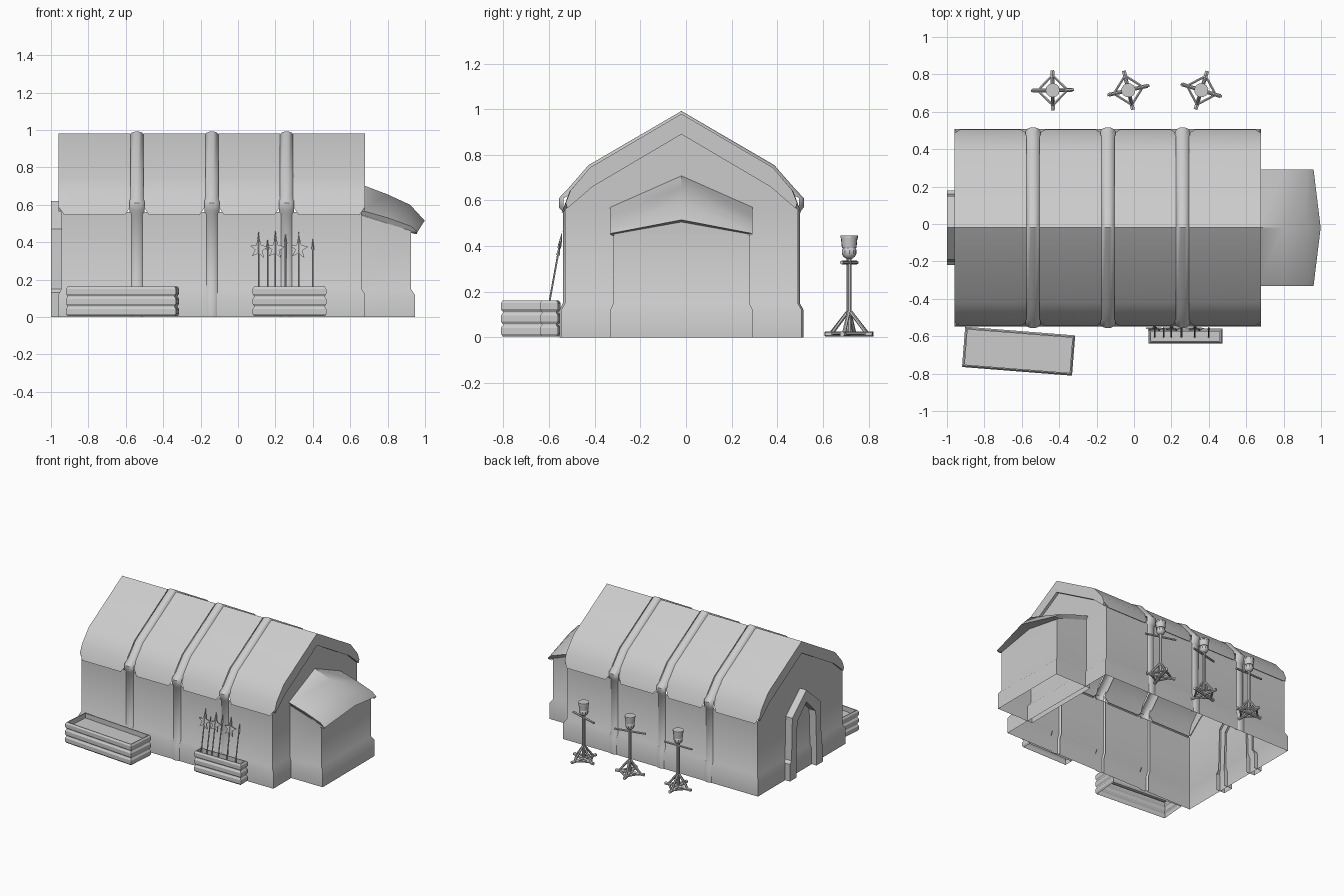
import bpy, bmesh
from math import radians, cos, sin, pi
from mathutils import Vector, Matrix

if "Cube" in bpy.data.objects:
    bpy.data.objects.remove(bpy.data.objects["Cube"])

YC = -0.02  # ridge line of the hall


def finish(bm, name, loc=(0, 0, 0), rot=0, angle=30):
    bmesh.ops.recalc_face_normals(bm, faces=bm.faces)
    me = bpy.data.meshes.new(name)
    bm.to_mesh(me)
    bm.free()
    ob = bpy.data.objects.new(name, me)
    bpy.context.collection.objects.link(ob)
    ob.location = loc
    ob.rotation_euler.z = radians(rot)
    bpy.ops.object.select_all(action='DESELECT')
    ob.select_set(True)
    bpy.context.view_layer.objects.active = ob
    bpy.ops.object.shade_smooth_by_angle(angle=radians(angle))
    return ob


def loft(bm, sections, closed=False, caps=False):
    rows = [[bm.verts.new(p) for p in s] for s in sections]
    n = len(rows[0])
    for a, b in zip(rows, rows[1:]):
        for i in range(n if closed else n - 1):
            j = (i + 1) % n
            bm.faces.new((a[i], a[j], b[j], b[i]))
    if caps:
        bm.faces.new(rows[0])
        bm.faces.new(rows[-1])
    return rows


def mirror(half):
    """Half profile (eave to ridge) to full profile around the ridge line."""
    return [(YC - y, z) for y, z in half] + [(YC + y, z) for y, z in reversed(half[:-1])]


def at_x(x, prof):
    return [(x, y, z) for y, z in prof]


def rect(x0, x1, y0, y1, z):
    return [(x0, y0, z), (x1, y0, z), (x1, y1, z), (x0, y1, z)]


def bar(bm, p, q, r, n=6, r2=None):
    p, q = Vector(p), Vector(q)
    m = Matrix.Translation((p + q) / 2) @ (q - p).to_track_quat('Z', 'Y').to_matrix().to_4x4()
    bmesh.ops.create_cone(bm, cap_ends=True, segments=n, radius1=r,
                          radius2=r if r2 is None else r2, depth=(q - p).length, matrix=m)


# Hall walls, open underneath, with a flared base and two gables
bm = bmesh.new()
rings = [(0, .527, -.96, .68), (.12, .527, -.96, .68), (.15, .51, -.945, .66), (.56, .51, -.945, .66)]
loft(bm, [rect(x0, x1, YC - w, YC + w, z) for z, w, x0, x1 in rings], closed=True)
for x in (-.945, .66):
    bm.faces.new([bm.verts.new(p) for p in at_x(x, mirror([(.51, .56), (.39, .66), (0, .89)]))])
finish(bm, "hall_walls", angle=35)

# Four roof panels with clipped eave corners
full = mirror([(.50, .56), (.525, .545), (.49, .64), (.40, .745), (0, .98)])
cut = mirror([(.50, .595), (.507, .59), (.485, .645), (.40, .745), (0, .98)])
edges = [-.96, -.54, -.14, .26, .68]
for i in range(4):
    a = edges[i] + (.035 if i else 0)
    b = edges[i + 1] - (.035 if i < 3 else 0)
    bm = bmesh.new()
    loft(bm, [at_x(a, cut), at_x(a + .03, full), at_x(b - .03, full), at_x(b, cut)])
    finish(bm, f"roof_panel_{i + 1}", angle=25)

# Thick rims closing the roof ends
outer = mirror([(.507, .59), (.485, .645), (.40, .745), (0, .98)])
inner = mirror([(.50, .565), (.39, .66), (.0, .89)])
for name, x0, x1 in (("rear", -.96, -.94), ("entry", .655, .68)):
    bm = bmesh.new()
    loft(bm, [at_x(x, outer + inner[::-1]) for x in (x0, x1)], closed=True, caps=True)
    finish(bm, f"{name}_roof_rim")

# Frames: wall posts that run on into the roof ribs
path = [(.528, 0), (.528, .12), (.512, .15), (.512, .55), (.53, .57), (.53, .61),
        (.49, .645), (.40, .748), (0, .985)]
for i, x in enumerate(edges[1:4]):
    bm = bmesh.new()
    secs = []
    for dx, lift in ((-.04, -.014), (-.028, 0), (-.01, .007), (.01, .007), (.028, 0), (.04, -.014)):
        half = [(y + lift if y else 0, z + (lift if z > .62 else 0)) for y, z in path]
        secs.append(at_x(x + dx, mirror(half)))
    loft(bm, secs)
    finish(bm, f"frame_rib_{i + 1}", angle=40)

# Entry annex walls
bm = bmesh.new()
rows = loft(bm, [
    rect(.64, .945, YC - .312, YC + .312, 0), rect(.64, .945, YC - .312, YC + .312, .12),
    rect(.64, .925, YC - .298, YC + .298, .15),
    [(.64, YC - .298, .55), (.925, YC - .298, .46), (.925, YC + .298, .46), (.64, YC + .298, .55)]],
    closed=True)
bm.faces.new((rows[3][1], rows[3][2], bm.verts.new((.925, YC, .56))))
finish(bm, "annex_walls", angle=35)

# Hooded annex roof: (x, z) of lower eave, upper eave and ridge per section
bm = bmesh.new()
hood = [((.66, .545), (.66, .57), (.66, .708)), ((.80, .50), (.80, .53), (.80, .655)),
        ((.925, .455), (.925, .485), (.92, .60)), ((.955, .442), (.96, .455), (.998, .515)),
        ((.925, .45), (.925, .45), (.92, .505))]
secs = []
for lo, up, top in hood:
    secs.append([(lo[0], YC - .295, lo[1]), (up[0], YC - .312, up[1]), (top[0], YC, top[1]),
                 (up[0], YC + .312, up[1]), (lo[0], YC + .295, lo[1])])
loft(bm, secs)
finish(bm, "annex_roof", angle=40)

# Pointed rear door frame
bm = bmesh.new()
out = mirror([(.20, 0), (.20, .13), (.18, .15), (.17, .47), (0, .62)])
inn = mirror([(.12, 0), (.12, .13), (.12, .15), (.11, .42), (0, .53)])
loft(bm, [at_x(-.93, out), at_x(-1, out), at_x(-1, inn), at_x(-.93, inn)])
finish(bm, "rear_door_frame")


# Plank crates, filled just below the rim and open underneath
def crate(name, hx, hy, loc, rot):
    bm = bmesh.new()
    rings = []
    for k in range(3):
        z = .004 + k * .054
        rings += [(z, .008), (z + .012, 0), (z + .038, 0), (z + .05, .008)]
    rings += [(.162, .014), (.125, .014)]
    rows = loft(bm, [rect(-hx + d, hx - d, -hy + d, hy - d, z) for z, d in rings], closed=True)
    bm.faces.new(rows[-1])
    finish(bm, name, loc, rot)


crate("large_crate", .295, .108, (-.617, -.68, 0), -4.5)
crate("weapon_crate", .197, .04, (.275, -.60, 0), 0)

# Polearms leaning from the small crate against the wall
star = [(0, .085), (.014, .025), (.05, .015), (.02, -.005), (.03, -.045),
        (0, -.02), (-.035, -.035), (-.018, 0), (-.045, .02), (-.012, .025)]
for i, (x, top, headed) in enumerate([(.11, .46, 1), (.158, .42, 0), (.20, .465, 1),
                                      (.254, .45, 0), (.325, .455, 1), (.40, .42, 0)]):
    bm = bmesh.new()
    y_at = lambda z: -.597 + (z - .16) * .18
    bar(bm, (x, y_at(.1), .1), (x, y_at(top - .06), top - .06), .0045, 5)
    bar(bm, (x, y_at(top - .06), top - .06), (x, y_at(top), top), .008, 4, 0)
    if headed:
        loft(bm, [[(x + px, y_at(.36 + pz) + d, .36 + pz) for px, pz in star]
                  for d in (-.003, .003)], closed=True, caps=True)
    finish(bm, f"polearm_{i + 1}")

# Practice dummies on braced cross stands
for i, (x, rot) in enumerate([(-.435, 1), (-.03, 13), (.36, -17)]):
    bm = bmesh.new()
    bar(bm, (0, 0, .01), (0, 0, .37), .011, 8)
    bar(bm, (-.115, 0, .328), (.115, 0, .328), .008)
    for k in range(4):
        c, s = cos(k * pi / 2), sin(k * pi / 2)
        bar(bm, (0, 0, .015), (c * .107, s * .107, .015), .012)
        bar(bm, (c * .08, s * .08, .018), (-s * .08, c * .08, .018), .007)
        bar(bm, (c * .078, s * .078, .02), (c * .008, s * .008, .11), .008)
    bmesh.ops.create_uvsphere(bm, u_segments=10, v_segments=7, radius=.033,
                              matrix=Matrix.Translation((0, 0, .375)))
    bar(bm, (0, 0, .392), (0, 0, .444), .032, 12, .037)
    bar(bm, (0, 0, .436), (0, 0, .447), .038, 12)
    finish(bm, f"practice_dummy_{i + 1}", (x, .715, 0), rot)
